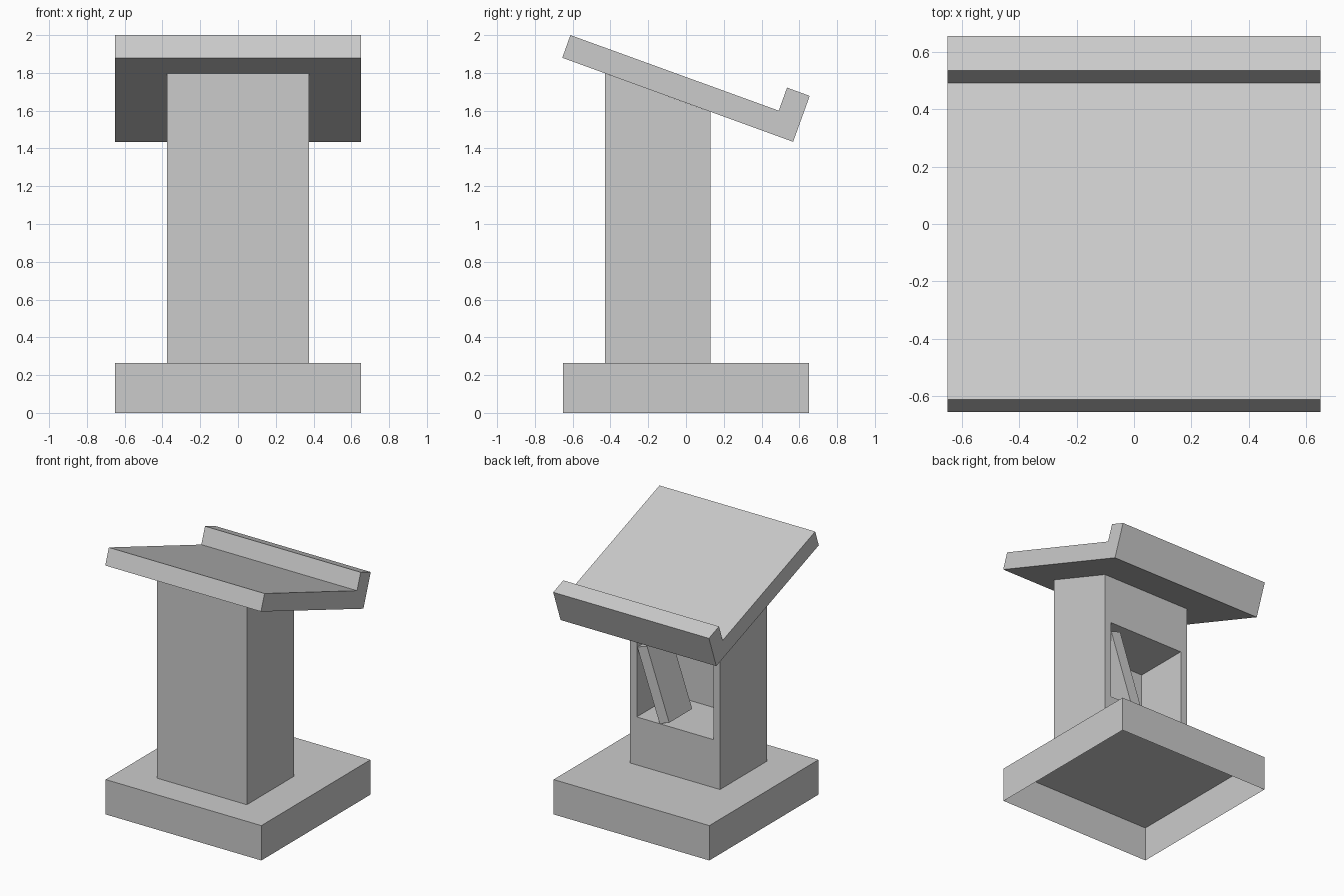
import bpy, bmesh, math
from mathutils import Matrix, Vector

cube = bpy.data.objects.get("Cube")
if cube:
    bpy.data.objects.remove(cube, do_unlink=True)

grey = bpy.data.materials.new("plain grey")
grey.use_nodes = True
COLOUR = (0.6, 0.6, 0.6, 1)
grey.diffuse_color = COLOUR
grey.node_tree.nodes["Principled BSDF"].inputs["Base Color"].default_value = COLOUR


def finish(name, bm):
    mesh = bpy.data.meshes.new(name)
    bm.to_mesh(mesh)
    bm.free()
    mesh.materials.append(grey)
    obj = bpy.data.objects.new(name, mesh)
    bpy.context.collection.objects.link(obj)
    return obj


def box(low, high):
    low, high = Vector(low), Vector(high)
    bm = bmesh.new()
    bmesh.ops.create_cube(bm, size=1, matrix=Matrix.Translation((low + high) / 2)
                          @ Matrix.Diagonal((*(high - low), 1)))
    return bm


def extrude_profile(name, profile, half_width):
    """Extrude a (y, z) outline across x."""
    bm = bmesh.new()
    face = bm.faces.new([bm.verts.new((-half_width, y, z)) for y, z in profile])
    side = bmesh.ops.extrude_face_region(bm, geom=[face], use_keep_orig=True)["geom"]
    bmesh.ops.translate(bm, vec=(2 * half_width, 0, 0),
                        verts=[v for v in side if isinstance(v, bmesh.types.BMVert)])
    bmesh.ops.recalc_face_normals(bm, faces=bm.faces)
    return finish(name, bm)


def remove_facing(bm, direction):
    faces = [f for f in bm.faces if f.normal.dot(Vector(direction)) > 0.9]
    bmesh.ops.delete(bm, geom=faces, context="FACES")


# Base: hollow shell, open underneath
BASE_TOP = 0.263
bm = box((-0.65, -0.65, 0), (0.65, 0.65, BASE_TOP))
bm.normal_update()
remove_facing(bm, (0, 0, -1))
finish("base", bm)

# Column with sloping top and a shelf recess cut into its back
FRONT, BACK = -0.43, 0.13
column = extrude_profile("column", [(FRONT, BASE_TOP), (BACK, BASE_TOP),
                                    (BACK, 1.594), (FRONT, 1.798)], 0.375)
SHELF = 0.625
cutter = finish("shelf_cutter", box((-0.32, -0.297, SHELF), (0.32, BACK + 0.1, 1.225)))
cutter.hide_render = True
cutter.hide_set(True)
cut = column.modifiers.new("shelf recess", "BOOLEAN")
cut.operation = "DIFFERENCE"
cut.solver = "EXACT"
cut.object = cutter
bpy.context.view_layer.objects.active = column
bpy.ops.object.modifier_apply(modifier=cut.name)
bpy.data.objects.remove(cutter, do_unlink=True)

# Book leaning against the side of the shelf
bm = box((-0.085, -0.145, 0), (0, BACK - 0.001, 0.56))
bm.transform(Matrix.Translation((0.13, 0, SHELF)) @ Matrix.Rotation(math.radians(19.4), 4, "Y"))
finish("leaning_book", bm)

# Slanted reading desk with a lip along its low edge
extrude_profile("reading_desk", [(-0.612, 2.0), (-0.655, 1.88), (0.567, 1.435),
                                 (0.655, 1.678), (0.535, 1.722), (0.491, 1.6)], 0.65)
